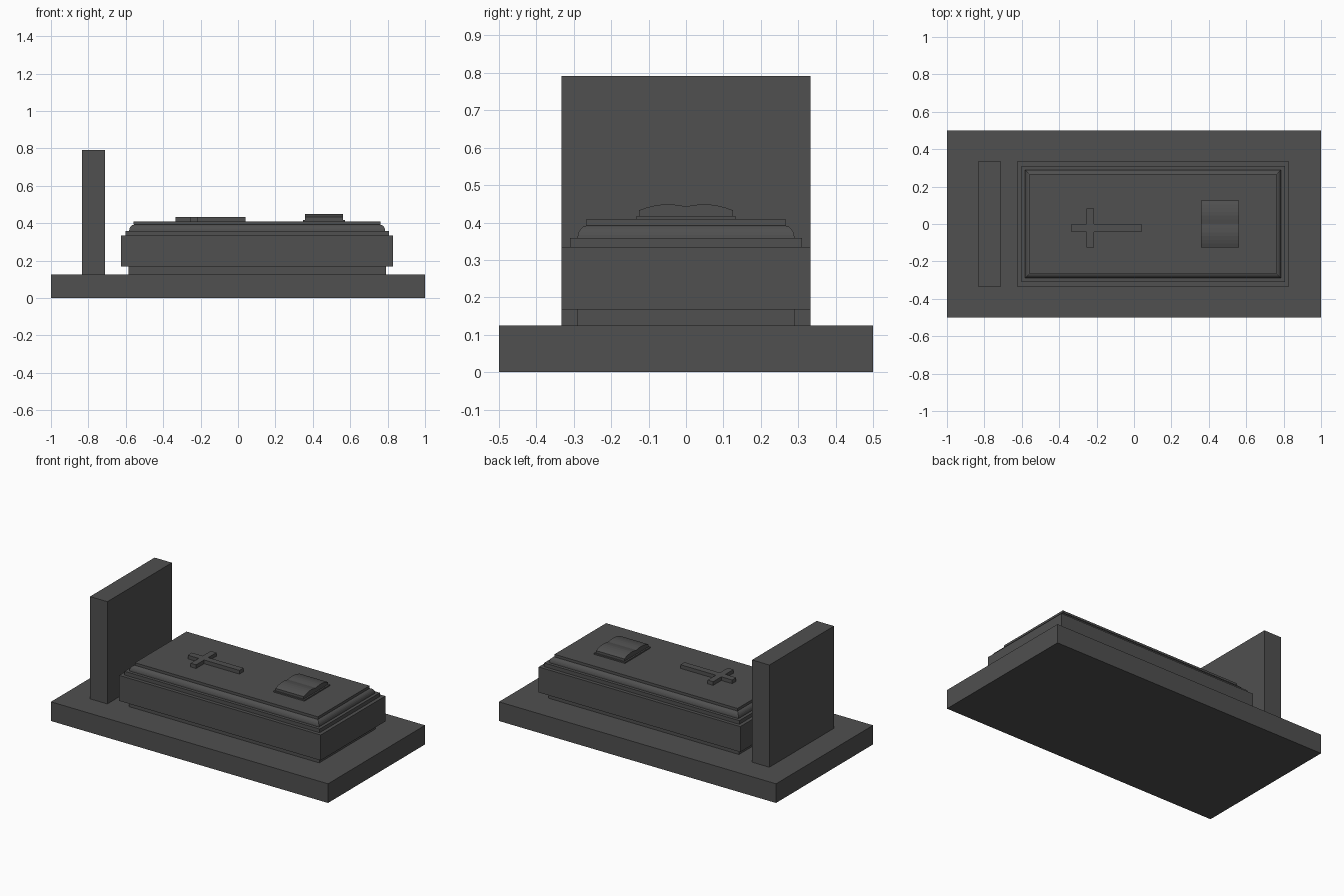
import bpy, bmesh, math

if "Cube" in bpy.data.objects:
    bpy.data.objects.remove(bpy.data.objects["Cube"])

stone = bpy.data.materials.new("dark granite")
stone.diffuse_color = (0.08, 0.08, 0.08, 1)
stone.use_nodes = True
stone.node_tree.nodes["Principled BSDF"].inputs["Base Color"].default_value = stone.diffuse_color


def add_object(name, bm):
    bmesh.ops.recalc_face_normals(bm, faces=bm.faces)
    me = bpy.data.meshes.new(name)
    bm.to_mesh(me)
    bm.free()
    me.materials.append(stone)
    ob = bpy.data.objects.new(name, me)
    bpy.context.collection.objects.link(ob)
    return ob


def box(name, x0, x1, y0, y1, z0, z1):
    bm = bmesh.new()
    bmesh.ops.create_cube(bm, size=1)
    for v in bm.verts:
        v.co = ((x0 + x1) / 2 + v.co.x * (x1 - x0),
                (y0 + y1) / 2 + v.co.y * (y1 - y0),
                (z0 + z1) / 2 + v.co.z * (z1 - z0))
    return add_object(name, bm)


def prism(name, outline, axis_vec, to_3d):
    """Extrude a 2D outline along a vector."""
    bm = bmesh.new()
    face = bm.faces.new([bm.verts.new(to_3d(a, b)) for a, b in outline])
    ext = bmesh.ops.extrude_face_region(bm, geom=[face])
    moved = [g for g in ext["geom"] if isinstance(g, bmesh.types.BMVert)]
    bmesh.ops.translate(bm, vec=axis_vec, verts=moved)
    return add_object(name, bm)


def stepped_block(name, cx, half_x, half_y, profile):
    """Stack rectangular rings; profile is (inset, height)."""
    bm = bmesh.new()
    rings = []
    for inset, z in profile:
        hx, hy = half_x - inset, half_y - inset
        rings.append([bm.verts.new((cx + sx * hx, sy * hy, z))
                      for sx, sy in ((-1, -1), (1, -1), (1, 1), (-1, 1))])
    for low, high in zip(rings, rings[1:]):
        for i in range(4):
            j = (i + 1) % 4
            bm.faces.new((low[i], low[j], high[j], high[i]))
    bm.faces.new(rings[0])
    bm.faces.new(rings[-1])
    return add_object(name, bm)


# ground slab and headstone
box("base_slab", -1, 1, -0.5, 0.5, 0, 0.125)
box("headstone", -0.835, -0.71, -0.333, 0.333, 0.125, 0.792)

# tomb: recessed plinth, body, and moulded lid
box("tomb_plinth", -0.585, 0.79, -0.29, 0.29, 0.125, 0.168)
box("tomb_body", -0.625, 0.83, -0.333, 0.333, 0.168, 0.334)
cove = [(0.043 + 0.026 * (1 - math.cos(t)), 0.358 + 0.034 * math.sin(t))
        for t in (i * math.pi / 12 for i in range(7))]
lid = [(0.023, 0.334), (0.023, 0.358)] + cove + [(0.067, 0.392), (0.067, 0.409)]
stepped_block("tomb_lid", 0.1025, 0.7275, 0.333, lid)

# cross lying on the lid
cross = [(-0.333, -0.042), (-0.255, -0.042), (-0.255, -0.125), (-0.215, -0.125),
         (-0.215, -0.042), (0.04, -0.042), (0.04, 0), (-0.215, 0),
         (-0.215, 0.084), (-0.255, 0.084), (-0.255, 0), (-0.333, 0)]
prism("cross", cross, (0, 0, 0.024), lambda a, b: (a, b, 0.409))

# open book: cover plate and two curved page stacks
box("book_cover", 0.348, 0.572, -0.132, 0.132, 0.409, 0.417)
half = [(0.125, 0.417), (0.125, 0.433), (0.105, 0.440), (0.085, 0.445),
        (0.065, 0.448), (0.045, 0.449), (0.025, 0.447)]
pages = half + [(0, 0.443)] + [(-y, z) for y, z in reversed(half)]
prism("book_pages", pages, (0.204, 0, 0), lambda a, b: (0.358, a, b))
